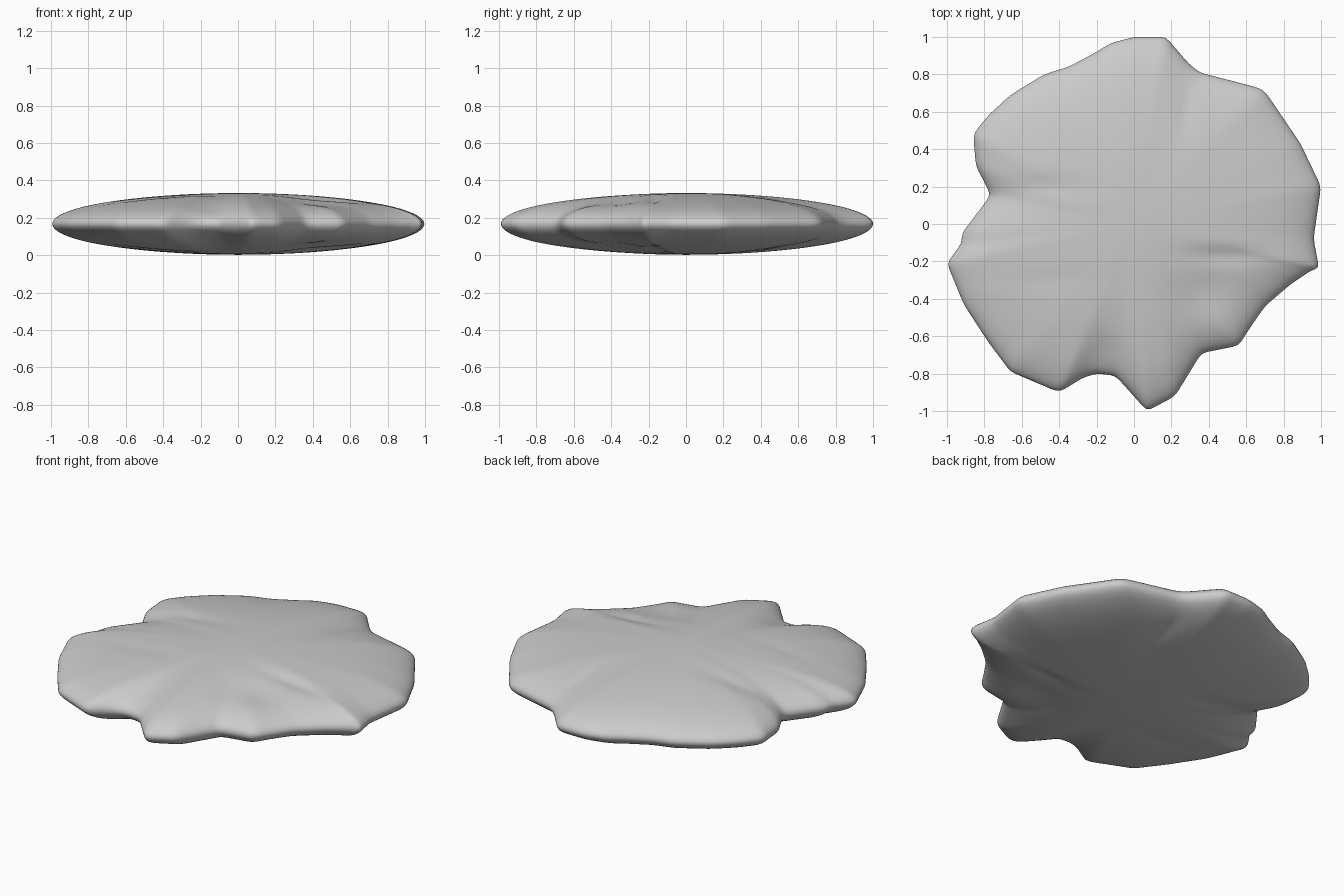
import bpy, bmesh
from math import sin, cos, pi, exp
from mathutils import Vector

if "Cube" in bpy.data.objects:
    bpy.data.objects.remove(bpy.data.objects["Cube"])

# Jagged outline of the slab, counter-clockwise seen from above
OUTLINE = [(.17, 1), (0, 1), (-.13, .965), (-.2, .92), (-.35, .84), (-.48, .8),
           (-.66, .69), (-.78, .58), (-.86, .48), (-.845, .31), (-.765, .155),
           (-.92, -.05), (-.92, -.1), (-1, -.21), (-.91, -.43), (-.78, -.63),
           (-.66, -.79), (-.4, -.9), (-.27, -.82), (-.2, -.8), (-.1, -.81),
           (.07, -1), (.22, -.92), (.36, -.69), (.56, -.65), (.61, -.57),
           (.7, -.44), (.84, -.32), (.96, -.24), (.99, -.24), (.96, -.08),
           (1, .2), (.89, .43), (.7, .71), (.66, .73), (.35, .81), (.29, .86)]
# Soft dents in the faces: x, y, x spread, y spread, depth fraction
DENTS = [(.38, -.38, .17, .15, .17), (.5, -.17, .22, .05, .10),
         (-.5, .2, .25, .06, .08), (-.16, -.72, .1, .12, .10),
         (.28, .6, .04, .15, .06), (-.45, -.3, .3, .05, .03)]
N, RINGS, MID, HALF = 240, 28, .167, .165


def resample(points, count):
    pts = [Vector(p) for p in points]
    edges = [(a, b, (b - a).length) for a, b in zip(pts, pts[1:] + pts[:1])]
    step = sum(e[2] for e in edges) / count
    out, i, start = [], 0, 0
    for k in range(count):
        while i < len(edges) - 1 and k * step > start + edges[i][2]:
            start += edges[i][2]
            i += 1
        a, b, length = edges[i]
        out.append(a.lerp(b, (k * step - start) / length))
    return out


def smoothed(pts, passes):
    for _ in range(passes):
        pts = [(pts[i - 1] + 2 * pts[i] + pts[(i + 1) % len(pts)]) / 4
               for i in range(len(pts))]
    return pts


def height(p, base):
    cut = sum(d * exp(-((p.x - x) / sx) ** 2 - ((p.y - y) / sy) ** 2)
              for x, y, sx, sy, d in DENTS)
    return HALF * base * (1 - cut)


rim = smoothed(resample(OUTLINE, N), 1)
soft = smoothed(rim, 90)

# Lens-shaped slab: rings flow from the top centre, over the rim, to the bottom centre
bm = bmesh.new()
top = bm.verts.new((0, 0, MID + HALF))
bottom = bm.verts.new((0, 0, MID - HALF))
rings = []
for k in range(1, 2 * RINGS):
    phi = pi * k / (2 * RINGS)
    t = sin(phi)
    w = min(1, t * 1.25)
    ring = []
    for a, b in zip(rim, soft):
        p = b.lerp(a, w) * t
        ring.append(bm.verts.new((p.x, p.y, MID + height(p, cos(phi)))))
    rings.append(ring)
for i in range(N):
    j = (i + 1) % N
    bm.faces.new((top, rings[0][i], rings[0][j]))
    bm.faces.new((bottom, rings[-1][j], rings[-1][i]))
    for r, s in zip(rings, rings[1:]):
        bm.faces.new((r[i], s[i], s[j], r[j]))
bmesh.ops.recalc_face_normals(bm, faces=bm.faces)
for f in bm.faces:
    f.smooth = True

mesh = bpy.data.meshes.new("flat_rock")
bm.to_mesh(mesh)
bm.free()
rock = bpy.data.objects.new("flat_rock", mesh)
bpy.context.collection.objects.link(rock)
